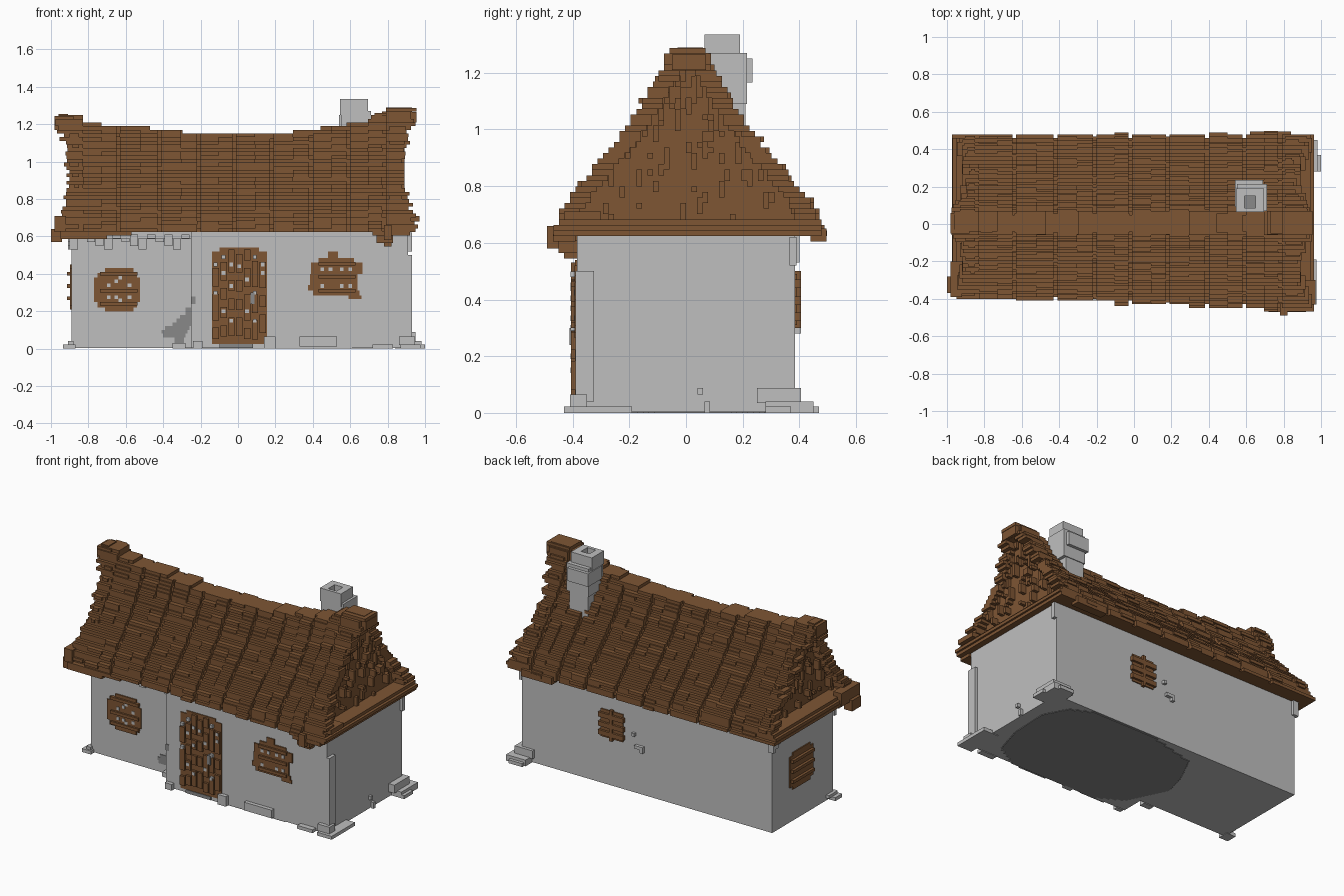
import bpy, bmesh, math, random
from mathutils import Matrix

random.seed(4)
if "Cube" in bpy.data.objects:
    bpy.data.objects.remove(bpy.data.objects["Cube"])
V = 0.0195  # block size


def material(name, rgb):
    m = bpy.data.materials.new(name)
    m.use_nodes = True
    c = (*rgb, 1)
    m.diffuse_color = c
    b = next(n for n in m.node_tree.nodes if n.type == 'BSDF_PRINCIPLED')
    b.inputs["Base Color"].default_value = c
    b.inputs["Roughness"].default_value = 0.9
    return m


WOOD = material("brown wood", (0.21, 0.092, 0.034))
STONE = material("light grey stone", (0.52, 0.52, 0.52))
DARK = material("dark grey stone", (0.25, 0.25, 0.25))


def blocks(name, mat, boxes):
    """One mesh from boxes given as x0, x1, y0, y1, z0, z1."""
    bm = bmesh.new()
    for x0, x1, y0, y1, z0, z1 in boxes:
        mtx = Matrix.Translation(((x0 + x1) / 2, (y0 + y1) / 2, (z0 + z1) / 2))
        mtx @= Matrix.Diagonal((x1 - x0, y1 - y0, z1 - z0, 1))
        bmesh.ops.create_cube(bm, size=1, matrix=mtx)
    me = bpy.data.meshes.new(name)
    bm.to_mesh(me)
    bm.free()
    me.materials.append(mat)
    ob = bpy.data.objects.new(name, me)
    bpy.context.collection.objects.link(ob)
    return ob


def lerp(pts, x):
    """Piecewise linear lookup."""
    if x <= pts[0][0]:
        return pts[0][1]
    for (a, p), (b, q) in zip(pts, pts[1:]):
        if x <= b:
            return p + (q - p) * (x - a) / (b - a)
    return pts[-1][1]


def snap(v):
    return round(v / V) * V


# Walls: the left part is set well back under the eave
RECESS = -0.24
FRONT = -0.385
blocks("walls", STONE, [(-0.89, 0.91, RECESS, 0.385, 0.004, 0.64),
                        (-0.25, 0.91, FRONT, RECESS, 0.004, 0.64)])
blocks("corner_post", STONE, [(0.91, 0.93, -0.39, -0.325, 0.04, 0.5),
                              (0.91, 0.93, 0.365, 0.39, 0.52, 0.62)])
eave_stones = [(-0.93, -0.25, RECESS - 0.03, RECESS, 0.585, 0.635)]
for i in range(14):
    x = -0.9 + i * 0.046
    eave_stones.append((x, x + 0.044, RECESS - 0.02 * (1 + i % 2), RECESS, 0.53 + 0.02 * (i * 3 % 4), 0.61))
for i in range(4):
    eave_stones.append((-0.91, -0.87, 0.3 + 0.025 * i, 0.325 + 0.025 * i, 0.59 - 0.02 * i, 0.635))
blocks("eave_stones", STONE, eave_stones)

# Footing stones around the base
blocks("footing_stones", STONE, [
    (-0.935, -0.87, -0.27, -0.20, 0, 0.022), (-0.91, -0.88, -0.26, -0.17, 0.02, 0.04),
    (0.33, 0.53, -0.41, -0.38, 0.012, 0.065), (0.72, 0.83, -0.42, -0.38, 0, 0.022),
    (0.87, 0.975, -0.43, -0.19, 0, 0.022), (0.86, 0.945, -0.41, -0.35, 0.02, 0.065),
    (-0.24, -0.19, -0.41, -0.38, 0, 0.04), (0.14, 0.20, -0.41, -0.38, 0, 0.065),
    (-0.35, -0.28, RECESS - 0.04, RECESS, 0, 0.03),
    (0.84, 0.98, 0.28, 0.45, 0, 0.04), (0.87, 1.0, 0.28, 0.37, 0, 0.022), (0.85, 0.95, 0.30, 0.47, 0, 0.022),
    (0.82, 0.95, 0.25, 0.405, 0.035, 0.088), (0.91, 0.93, 0.04, 0.06, 0.065, 0.088),
    (0.91, 0.93, 0.065, 0.085, 0, 0.04),
    (0.09, 0.11, 0.385, 0.405, 0.375, 0.395), (0.05, 0.09, 0.385, 0.405, 0.30, 0.32), (0.03, 0.05, 0.385, 0.405, 0.28, 0.32)])

# Dark worn patches: recessed wall, door sill, underside
worn = [(0.02, 0.06, -0.34, -0.29), (0.06, 0.08, -0.40, -0.28), (0.08, 0.10, -0.41, -0.27),
        (0.10, 0.12, -0.39, -0.26), (0.12, 0.14, -0.35, -0.25), (0.14, 0.16, -0.33, -0.25),
        (0.16, 0.18, -0.31, -0.25), (0.18, 0.22, -0.28, -0.25)]
blocks("worn_wall_patch", DARK, [(a, b, RECESS - 0.004, RECESS, z0, z1) for z0, z1, a, b in worn]
       + [(-0.25, -0.226, FRONT - 0.004, FRONT, 0.24, 0.28)])
blocks("door_sill", DARK, [(-0.10, 0.08, FRONT - 0.01, FRONT, 0.004, 0.026)])
floor_left = [(-0.39, -0.02), (-0.3, -0.18), (-0.05, -0.3), (0.1, -0.26), (0.28, -0.17), (0.385, 0.25)]
floor_right = [(-0.39, 0.6), (-0.3, 0.76), (-0.1, 0.82), (0.15, 0.83), (0.3, 0.75), (0.385, 0.57)]
blocks("underside_patch", DARK, [(lerp(floor_left, y), lerp(floor_right, y), y, y + V, 0, 0.004)
                                 for y in [FRONT + V * i for i in range(39)]])

# Door: planks of uneven depth with pale nail plates and a dark handle
planks, nails = [], []
for i in range(7):
    x = -0.14 + i * 0.042
    top = 0.54 - (0.02 if i in (0, 6) else 0)
    planks.append((x, x + 0.042, -0.391, -0.375, 0.026, top))
    z = 0.04 + random.random() * 0.05
    while z < top - 0.06:
        h = random.choice((0.06, 0.1, 0.14))
        planks.append((x + 0.004, x + 0.038, -0.405, -0.385, z, min(z + h, top - 0.01)))
        z += h + 0.04
    for z in (0.09 + 0.05 * (i * 2 % 3), 0.29 + 0.035 * (i * 3 % 5), 0.44 + 0.02 * (i * 2 % 4)):
        if (i + round(z * 100)) % 3:
            nails.append((x + 0.01, x + 0.03, -0.408, -0.39, z, z + V))
blocks("door", WOOD, planks)
blocks("door_nails", STONE, nails)
blocks("door_handle", DARK, [(0.066, 0.088, -0.411, -0.385, 0.24, 0.30)])

# Front shutters: stacked rows (z0, z1, x0, x1), cross bars and pale gaps
left_rows = [(0.20, 0.22, -0.71, -0.56), (0.22, 0.25, -0.75, -0.54), (0.25, 0.38, -0.77, -0.525),
             (0.38, 0.405, -0.75, -0.54), (0.405, 0.43, -0.71, -0.56)]
right_rows = [(0.265, 0.285, 0.59, 0.66), (0.285, 0.31, 0.40, 0.65), (0.31, 0.34, 0.375, 0.64),
              (0.34, 0.40, 0.385, 0.64), (0.40, 0.46, 0.39, 0.665), (0.46, 0.485, 0.43, 0.62),
              (0.485, 0.52, 0.48, 0.535)]
for name, y, rows, bars, gaps in (
        ("left_shutter", RECESS, left_rows, (0.23, 0.30, 0.39),
         ((-0.70, 0.33), (-0.66, 0.35), (-0.64, 0.37), (-0.59, 0.33), (-0.70, 0.265), (-0.66, 0.265),
          (-0.64, 0.25), (-0.59, 0.265))),
        ("right_shutter", FRONT, right_rows, (0.30, 0.375, 0.445),
         ((0.44, 0.415), (0.485, 0.415), (0.545, 0.415), (0.59, 0.415), (0.44, 0.325), (0.545, 0.325),
          (0.59, 0.325)))):
    parts = [(a, b, y - 0.008, y + 0.01, z0, z1) for z0, z1, a, b in rows]
    mid = sum(g[0] for g in gaps) / len(gaps) + 0.01
    parts += [(mid - 0.1, mid + 0.1, y - 0.02, y, z, z + V) for z in bars]
    blocks(name, WOOD, parts)
    blocks(name + "_gaps", STONE, [(x, x + V, y - 0.011, y, z, z + V) for x, z in gaps])

# Shutters on the back and on the side wall
back = [(0.18, 0.34, 0.38, 0.392, 0.31, 0.49)]
back += [(0.17, 0.35, 0.38, 0.406, z, z + 0.03) for z in (0.325, 0.38, 0.44)]
blocks("back_shutter", WOOD, back + [(0.25, 0.27, 0.38, 0.406, 0.3, 0.5)])
side = [(-0.897, -0.88, -0.03, 0.21, 0.23, 0.43), (-0.897, -0.88, 0.0, 0.18, 0.21, 0.45)]
side += [(-0.914, -0.88, -0.02, 0.20, z, z + V) for z in (0.26, 0.325, 0.39)]
blocks("side_shutter", WOOD, side)

# Roof: stepped courses in vertical strips with a sagging ridge
ridge = [(-0.90, 1.24), (-0.83, 1.205), (-0.6, 1.19), (-0.4, 1.17), (-0.2, 1.15), (0.2, 1.145),
         (0.4, 1.17), (0.58, 1.20), (0.72, 1.225), (0.79, 1.285), (0.9, 1.29)]
EAVE = V * 32
front = [(-0.9, 0.38), (-0.6, 0.40), (0, 0.425), (0.3, 0.44), (0.7, 0.455), (0.82, 0.47)]
rear = [(-0.9, 0.465), (0.6, 0.47), (0.7, 0.48), (0.85, 0.475)]
width = [(0, 1.0), (0.1, 0.95), (0.21, 0.86), (0.34, 0.70), (0.45, 0.57), (0.57, 0.44),
         (0.72, 0.30), (0.87, 0.19), (0.96, 0.13), (1, 0.12)]
end_l = [(0.6, -0.96), (0.68, -0.95), (0.75, -0.92), (1.0, -0.915), (1.1, -0.935), (1.17, -0.96)]
end_r = [(0.62, 0.95), (0.72, 0.935), (0.85, 0.89), (1.0, 0.89), (1.15, 0.915), (1.2, 0.94)]


def course(x, z):
    """Front and rear edge of the roof at x and height z."""
    w = lerp(width, (z - EAVE) / (lerp(ridge, x) - EAVE))
    return -snap(lerp(front, x) * w), snap(lerp(rear, x) * w) + 0.01


edges = [-0.83, -0.63, -0.41, -0.20, -0.01, 0.19, 0.40, 0.60, 0.79]
roof = []
for a, b in zip(edges, edges[1:]):
    m = (a + b) / 2
    for x0, x1, drop in ((a, m, 0), (m, b - V, 0), (b - V, b, V)):
        cx = (x0 + x1) / 2
        z, top = EAVE, snap(lerp(ridge, cx))
        while z < top - 0.005:
            y0, y1 = course(cx, z)
            j = random.choice((0, 0, 0, 0.01))
            roof.append((x0, x1, y0 + drop - j, y1 - drop + j, z, z + V))
            z += V
blocks("roof", WOOD, roof)

# Ridge cap pieces
cap = []
for i in range(18):
    x = -0.82 + i * 0.09
    z = snap(lerp(ridge, x + 0.045))
    cap.append((x, x + random.uniform(0.06, 0.09), -0.045 - 0.01 * (i % 2), 0.055 + 0.015 * (i % 2), z - 0.03, z))
blocks("ridge_cap", WOOD, cap)

# Gable ends: overhanging rake boards around a rough recessed panel
for name, s, ends, inner in (("left_gable", -1, end_l, 0.83), ("right_gable", 1, end_r, 0.79)):
    out = []

    def span(p, q, y0, y1, z, h=V):
        out.append((min(s * p, s * q), max(s * p, s * q), y0, y1, z, z + h))

    x = s * 0.9
    z, top = EAVE, snap(lerp(ridge, x))
    while z < top - 0.005:
        y0, y1 = course(x, z)
        e = abs(lerp(ends, z)) + random.choice((-0.015, 0, 0, 0.015))
        t = 0.075
        if z < 0.68 or y1 - y0 < 0.2:
            span(inner, e, y0, y1, z)
        else:
            span(inner, e, y0, y0 + t, z)
            span(inner, e + random.choice((0, -V)), y1 - t, y1, z)
            span(inner, 0.85, y0 + t, y1 - t, z)
            for k in range(3):
                y = snap(random.uniform(y0 + t - V, y1 - t))
                span(0.84, 0.85 + V * random.randint(1, 2), y, y + V, z, V * random.randint(1, 3))
        if random.random() < 0.5:
            y = random.choice((y0 - 0.012, y1 - 0.028))
            span(inner + 0.02, e - 0.03, y, y + 0.04, z)
        z += V
    blocks(name, WOOD, out)

# Ragged bits at eave corners and ridge horns
blocks("roof_ends", WOOD, [
    (-1.0, -0.94, -0.37, -0.28, 0.57, 0.64), (-0.98, -0.92, -0.39, -0.2, 0.625, 0.71),
    (-0.95, -0.70, -0.40, -0.34, 0.585, 0.63), (-0.70, -0.57, -0.40, -0.36, 0.605, 0.63),
    (0.72, 0.92, -0.47, -0.39, 0.605, 0.63), (0.78, 0.82, -0.49, -0.41, 0.58, 0.66),
    (0.74, 0.83, -0.45, -0.385, 0.565, 0.61), (0.78, 0.82, -0.43, -0.385, 0.545, 0.57),
    (0.90, 0.97, -0.43, -0.3, 0.68, 0.71),
    (-0.98, -0.88, -0.05, 0.06, 1.17, 1.245), (-0.96, -0.91, -0.03, 0.05, 1.23, 1.255),
    (0.73, 0.80, -0.05, 0.07, 1.2, 1.26), (0.79, 0.93, -0.05, 0.08, 1.21, 1.27),
    (0.79, 0.93, -0.03, 0.06, 1.26, 1.29),
    (0.90, 0.955, -0.05, 0.07, 1.21, 1.265), (0.62, 0.84, 0.44, 0.495, 0.605, 0.65)])

# Chimney: leaning stepped stack, hollow at the top
blocks("chimney", STONE, [
    (0.56, 0.69, 0.10, 0.21, 0.85, 1.17), (0.54, 0.69, 0.09, 0.235, 1.165, 1.25),
    (0.55, 0.71, 0.07, 0.215, 1.09, 1.27),
    (0.545, 0.59, 0.065, 0.19, 1.25, 1.335), (0.65, 0.695, 0.065, 0.19, 1.25, 1.335),
    (0.59, 0.65, 0.065, 0.085, 1.25, 1.335), (0.59, 0.65, 0.15, 0.19, 1.25, 1.335)])
blocks("chimney_flue", DARK, [(0.59, 0.65, 0.085, 0.15, 1.26, 1.28)])
